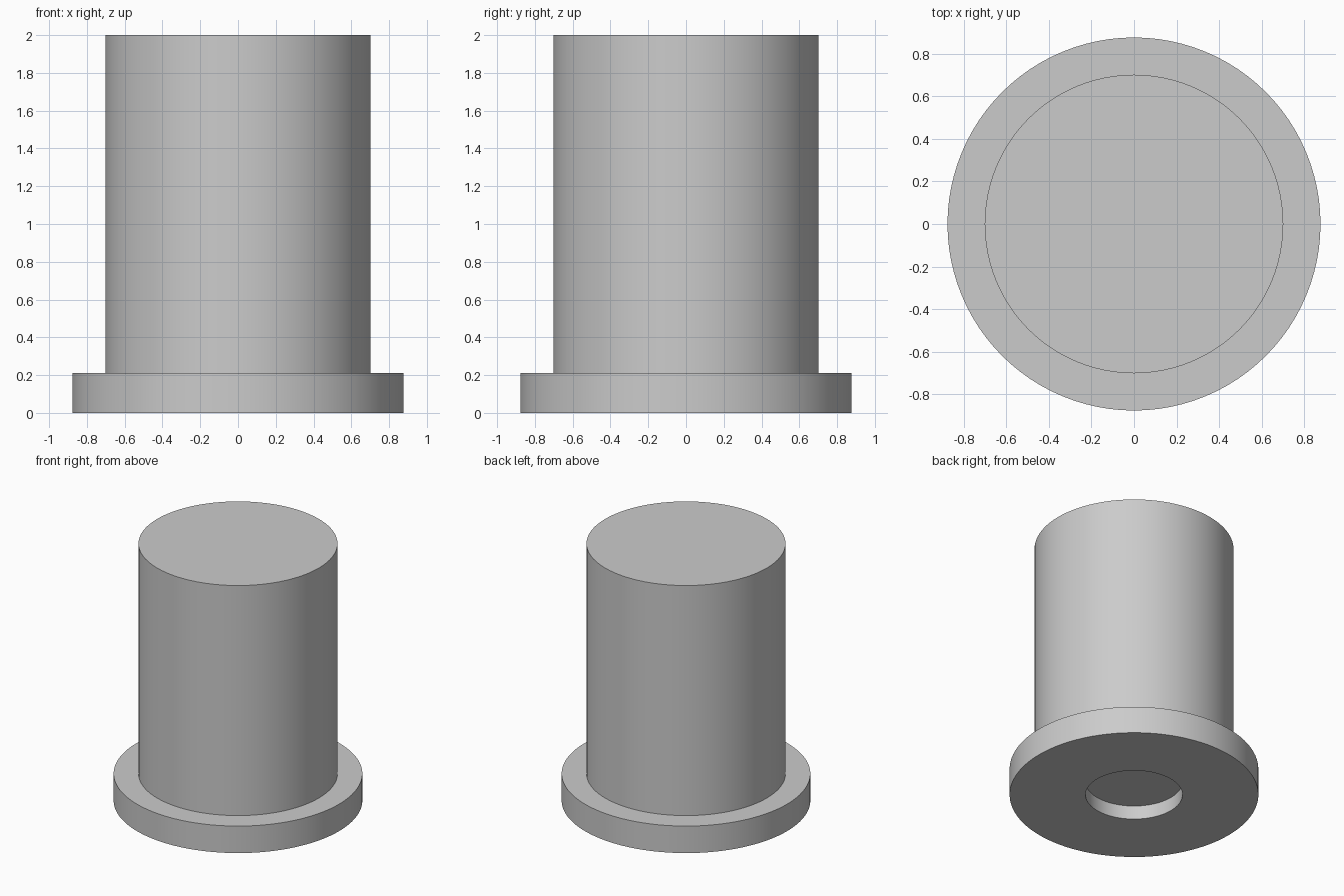
import bpy
import bmesh
import math

SEGMENTS = 96
FLANGE_RADIUS = 0.877
FLANGE_HEIGHT = 0.21
BODY_RADIUS = 0.702
TOTAL_HEIGHT = 2.0
RECESS_RADIUS = 0.342
RECESS_DEPTH = 0.106

cube = bpy.data.objects.get("Cube")
if cube:
    bpy.data.objects.remove(cube, do_unlink=True)

# Plain grey material
grey = bpy.data.materials.new("light_grey")
grey.use_nodes = True
colour = (0.6, 0.6, 0.6, 1.0)
grey.diffuse_color = colour
grey.node_tree.nodes["Principled BSDF"].inputs["Base Color"].default_value = colour


def lathe(name, profile, material):
    """Revolve (radius, height) points about z; flat ends are capped."""
    bm = bmesh.new()
    rings = []
    for radius, height in profile:
        angles = [2 * math.pi * i / SEGMENTS for i in range(SEGMENTS)]
        rings.append([bm.verts.new((radius * math.cos(a), radius * math.sin(a), height))
                      for a in angles])
    for low, high in zip(rings, rings[1:]):
        for i in range(SEGMENTS):
            j = (i + 1) % SEGMENTS
            bm.faces.new((low[i], low[j], high[j], high[i]))
    bm.faces.new(rings[0])
    bm.faces.new(rings[-1])
    bmesh.ops.recalc_face_normals(bm, faces=bm.faces)
    mesh = bpy.data.meshes.new(name)
    bm.to_mesh(mesh)
    bm.free()
    mesh.materials.append(material)
    obj = bpy.data.objects.new(name, mesh)
    bpy.context.collection.objects.link(obj)
    bpy.ops.object.select_all(action="DESELECT")
    obj.select_set(True)
    bpy.context.view_layer.objects.active = obj
    bpy.ops.object.shade_smooth_by_angle(angle=math.radians(30))
    return obj


# Round body with a base flange and a shallow recess underneath
lathe("flanged_cylinder", [
    (RECESS_RADIUS, RECESS_DEPTH),
    (RECESS_RADIUS, 0),
    (FLANGE_RADIUS, 0),
    (FLANGE_RADIUS, FLANGE_HEIGHT),
    (BODY_RADIUS, FLANGE_HEIGHT),
    (BODY_RADIUS, TOTAL_HEIGHT),
], grey)
